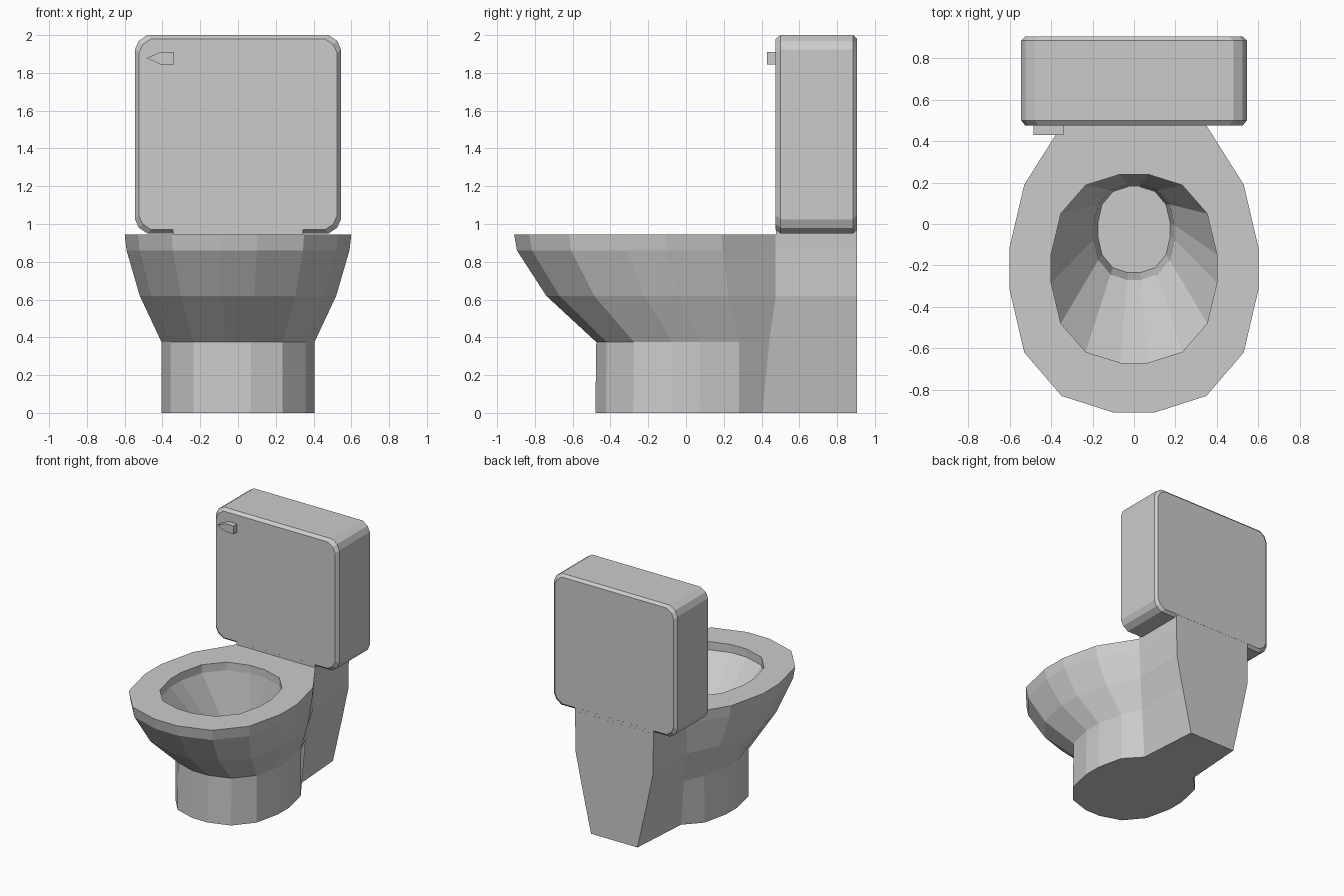
import bpy

if "Cube" in bpy.data.objects:
    bpy.data.objects.remove(bpy.data.objects["Cube"])

# Unit half outline of the oval, front to back (16-sided, flattened ends)
OVAL = [(.167, -1), (.583, -.885), (.883, -.583), (1, -.151),
        (1, .151), (.883, .583), (.583, .885), (.167, 1)]


def make(name, verts, faces):
    mesh = bpy.data.meshes.new(name)
    mesh.from_pydata(verts, [], faces)
    mesh.validate()
    obj = bpy.data.objects.new(name, mesh)
    bpy.context.collection.objects.link(obj)
    return obj


def loft(name, rings):
    """Skin a list of equal-length closed rings and cap both ends."""
    n = len(rings[0])
    faces = [(r * n + i, r * n + (i + 1) % n, (r + 1) * n + (i + 1) % n, (r + 1) * n + i)
             for r in range(len(rings) - 1) for i in range(n)]
    last = (len(rings) - 1) * n
    faces += [tuple(reversed(range(n))), tuple(range(last, last + n))]
    return make(name, [v for ring in rings for v in ring], faces)


def mirrored(half, z):
    """Close a right-hand half outline into a full ring at height z."""
    return [(x, y, z) for x, y in half] + [(-x, y, z) for x, y in reversed(half)]


def oval(rx, front, back):
    cy, ry = (front + back) / 2, (back - front) / 2
    return [(x * rx, cy + y * ry) for x, y in OVAL]


# Bowl, pedestal and rear column as one skin: oval front, column at the back
# z, half width, front y, column joint (x, y), half width at the back
outer = [(0, .405, -.48, (.24, .405), .205),
         (.375, .405, -.475, (.29, .44), .29),
         (.62, .52, -.74, (.335, .475), .342),
         (.86, .59, -.895, (.345, .475), .345),
         (.945, .6, -.91, (.35, .475), .345)]
rings = [mirrored(oval(rx, front, .48)[:6] + [joint, (back, .905)], z)
         for z, rx, front, joint, back in outer]
# Inside of the bowl: lip, funnel, drain well
inner = [(.945, .4, -.67, .24), (.88, .4, -.67, .24),
         (.46, .195, -.27, .19), (.3, .175, -.235, .18)]
rings += [mirrored(oval(rx, front, back), z) for z, rx, front, back in inner]
loft("bowl_and_base", rings)

# Neck between column and tank
neck = [(.345, .4755), (.345, .9045)]
loft("tank_neck", [mirrored(neck, .94), mirrored(neck, 1.05)])

# Tank: rounded rectangle in the front view with chamfered front and back edges
W, H, ZC = .545, .525, 1.475


def tank_ring(y, inset):
    w, h = W - inset, H - inset
    corner = [(w, h - .075), (w - .02, h - .03), (w - .065, h)]
    half = [(x, -z) for x, z in reversed(corner)] + corner
    pts = half + [(-x, z) for x, z in reversed(half)]
    return [(x, y, ZC + z) for x, z in reversed(pts)]


loft("tank", [tank_ring(y, i) for y, i in
              [(.475, .02), (.5, 0), (.885, 0), (.905, .02)]])

# Pointed flush handle
lever = [(-.34, 1.845), (-.34, 1.91), (-.41, 1.91), (-.485, 1.878), (-.41, 1.845)]
loft("flush_handle", [[(x, y, z) for x, z in lever] for y in (.43, .49)])
